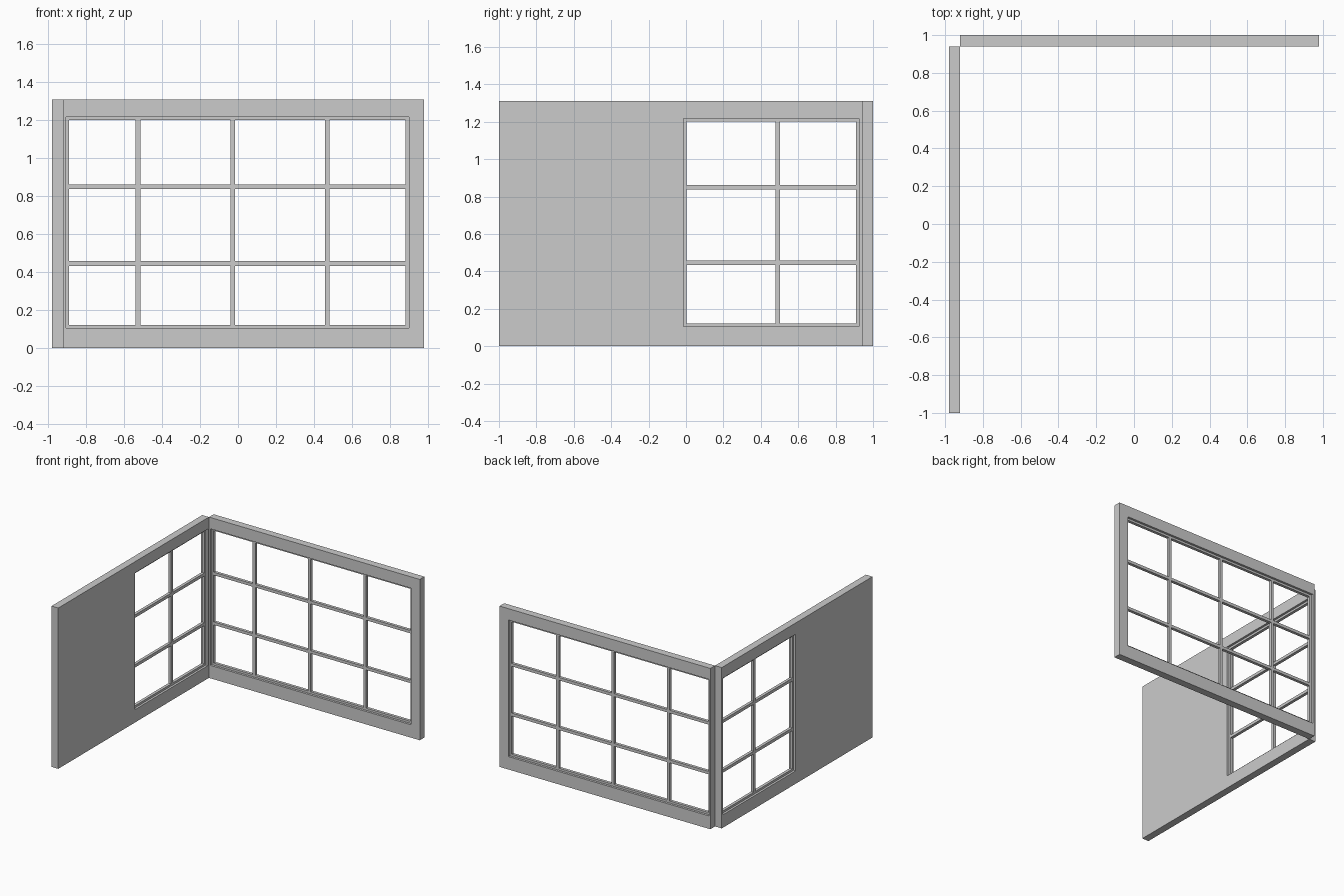
import bpy, bmesh

if "Cube" in bpy.data.objects:
    bpy.data.objects.remove(bpy.data.objects["Cube"])

HEIGHT = 1.31
HOLE_Z = (0.105, 1.218)
BAR = 0.024          # glazing bar width and depth
TRIM = 0.017         # sash width inside the opening


def place(u, d, z, along):
    """Wall coordinates (along, depth, up) to world."""
    return (u, d, z) if along == 'X' else (d, u, z)


def finish(bm, name):
    bmesh.ops.recalc_face_normals(bm, faces=bm.faces)
    me = bpy.data.meshes.new(name)
    bm.to_mesh(me)
    bm.free()
    ob = bpy.data.objects.new(name, me)
    bpy.context.collection.objects.link(ob)
    return ob


def ring(name, along, outer_u, outer_z, inner_u, inner_z, depth):
    """Rectangular slab with a rectangular opening."""
    def loop(bm, us, zs, d):
        pts = ((us[0], zs[0]), (us[1], zs[0]), (us[1], zs[1]), (us[0], zs[1]))
        return [bm.verts.new(place(u, d, z, along)) for u, z in pts]
    bm = bmesh.new()
    loops = [loop(bm, outer_u, outer_z, depth[0]), loop(bm, outer_u, outer_z, depth[1]),
             loop(bm, inner_u, inner_z, depth[1]), loop(bm, inner_u, inner_z, depth[0])]
    for k in range(4):
        a, b = loops[k], loops[(k + 1) % 4]
        for i in range(4):
            j = (i + 1) % 4
            bm.faces.new((a[i], a[j], b[j], b[i]))
    return finish(bm, name)


def box(name, along, us, zs, depth):
    bm = bmesh.new()
    bmesh.ops.create_cube(bm, size=1)
    for v in bm.verts:
        u, d, z = (r[0] if c < 0 else r[1] for c, r in zip(v.co, (us, depth, zs)))
        v.co = place(u, d, z, along)
    return finish(bm, name)


def window_wall(name, along, wall_u, hole_u, depth, uprights):
    # wall with its opening
    ring(name + "_wall", along, wall_u, (0, HEIGHT), hole_u, HOLE_Z, depth)
    # thin sash lining the opening
    mid = sum(depth) / 2
    bar_d = (mid - BAR / 2, mid + BAR / 2)
    in_u = (hole_u[0] + TRIM, hole_u[1] - TRIM)
    in_z = (HOLE_Z[0] + TRIM, HOLE_Z[1] - TRIM)
    ring(name + "_window_sash", along, hole_u, HOLE_Z, in_u, in_z, bar_d)
    # glazing bars
    for i, u in enumerate(uprights):
        box(f"{name}_upright_bar_{i + 1}", along, (u - BAR / 2, u + BAR / 2), in_z, bar_d)
    for i, z in enumerate((0.445, 0.85)):
        box(f"{name}_cross_bar_{i + 1}", along, in_u, (z - BAR / 2, z + BAR / 2), bar_d)


window_wall("back", 'X', (-0.92, 0.98), (-0.907, 0.9), (0.94, 1.0), (-0.527, -0.028, 0.471))
window_wall("left", 'Y', (-1.0, 0.94), (-0.013, 0.925), (-0.98, -0.92), (0.491,))
